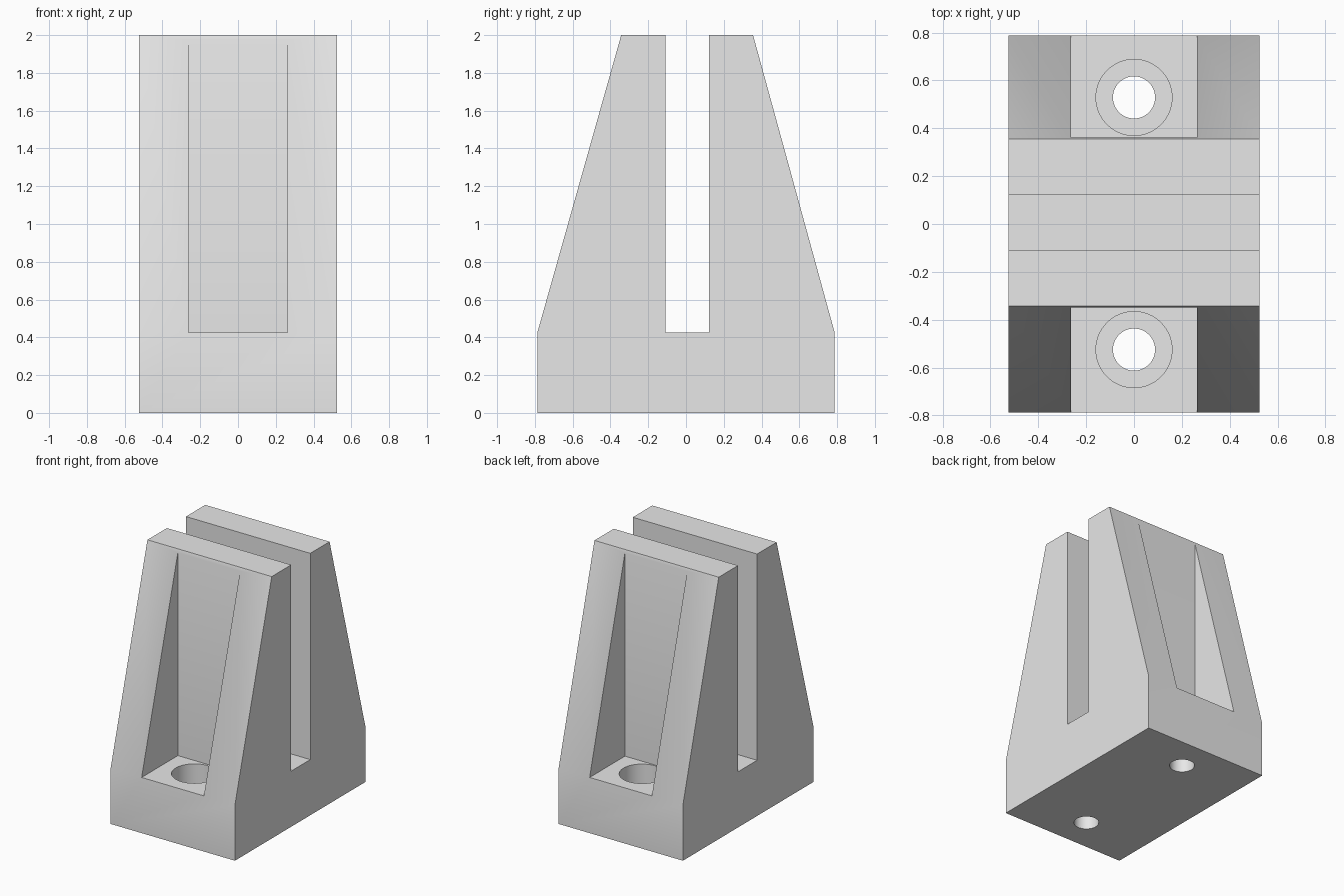
import bpy
import bmesh

if "Cube" in bpy.data.objects:
    bpy.data.objects.remove(bpy.data.objects["Cube"])

grey = bpy.data.materials.new("light_grey")
grey.diffuse_color = (0.8, 0.8, 0.8, 1)
grey.use_nodes = True
grey.node_tree.nodes["Principled BSDF"].inputs["Base Color"].default_value = grey.diffuse_color


def prism(name, profile, half_width):
    """Extrude a (y, z) profile symmetrically along x."""
    bm = bmesh.new()
    face = bm.faces.new([bm.verts.new((-half_width, y, z)) for y, z in profile])
    ext = bmesh.ops.extrude_face_region(bm, geom=[face])
    verts = [g for g in ext["geom"] if isinstance(g, bmesh.types.BMVert)]
    bmesh.ops.translate(bm, verts=verts, vec=(2 * half_width, 0, 0))
    bmesh.ops.recalc_face_normals(bm, faces=bm.faces)
    mesh = bpy.data.meshes.new(name)
    bm.to_mesh(mesh)
    bm.free()
    obj = bpy.data.objects.new(name, mesh)
    bpy.context.collection.objects.link(obj)
    mesh.materials.append(grey)
    return obj


def cylinder(name, radius, y, z0, z1):
    bpy.ops.mesh.primitive_cylinder_add(vertices=64, radius=radius, depth=z1 - z0,
                                        location=(0, y, (z0 + z1) / 2))
    obj = bpy.context.object
    obj.name = name
    obj.data.materials.append(grey)
    return obj


# Tapered block with a vertical slot through the middle
SHOULDER = 0.425
body = prism("slotted_bracket", [
    (-0.787, 0), (0.787, 0), (0.787, SHOULDER), (0.355, 2), (0.122, 2),
    (0.122, SHOULDER), (-0.108, SHOULDER), (-0.108, 2), (-0.343, 2),
    (-0.787, SHOULDER)], 0.525)

# Screw pockets, counterbores and through holes on both sides
cutters = []
for side, wall, hole_y in (("front", -0.35, -0.525), ("back", 0.361, 0.529)):
    out = -1.2 if side == "front" else 1.2
    cutters.append(prism(side + "_pocket_cutter", [
        (wall, SHOULDER), (out, SHOULDER), (out, 2.2), (wall, 2.2)], 0.263))
    cutters.append(cylinder(side + "_counterbore_cutter", 0.159, hole_y, 0.21, 0.6))
    cutters.append(cylinder(side + "_hole_cutter", 0.088, hole_y, -0.2, 0.5))

bpy.ops.object.select_all(action="DESELECT")
bpy.context.view_layer.objects.active = body
body.select_set(True)
for cutter in cutters:
    mod = body.modifiers.new(cutter.name, "BOOLEAN")
    mod.operation = "DIFFERENCE"
    mod.solver = "EXACT"
    mod.object = cutter
    bpy.ops.object.modifier_apply(modifier=mod.name)
for cutter in cutters:
    bpy.data.objects.remove(cutter)

# Soft shading across the shallow shoulder bend and the round bores
bpy.ops.object.shade_smooth_by_angle(angle=0.5236)
